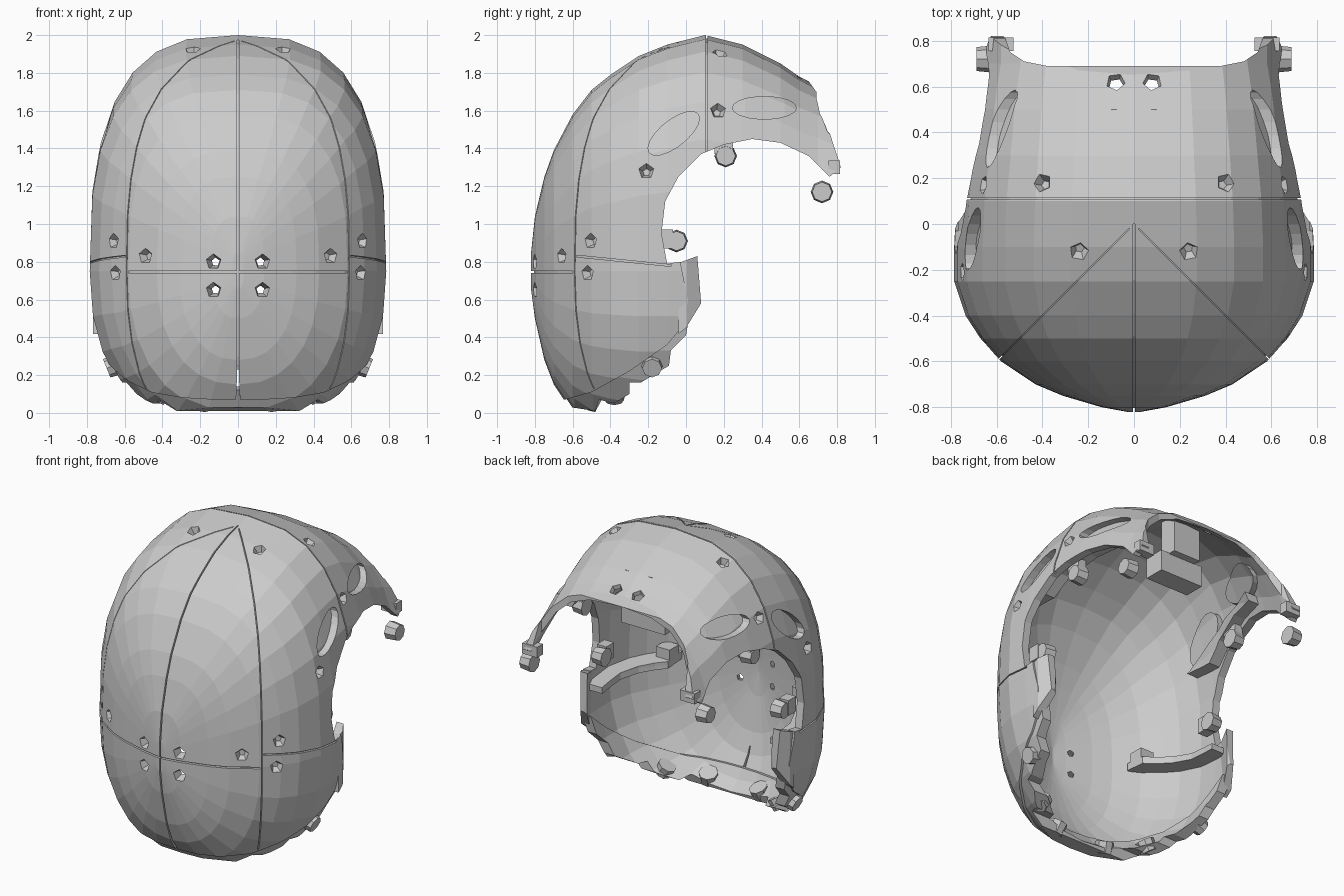
import bpy, bmesh, math
from mathutils import Vector, Matrix
from mathutils.bvhtree import BVHTree

if "Cube" in bpy.data.objects:
    bpy.data.objects.remove(bpy.data.objects["Cube"])

grey = bpy.data.materials.new("light grey")
grey.use_nodes = True
grey.diffuse_color = (0.6, 0.6, 0.6, 1)
grey.node_tree.nodes["Principled BSDF"].inputs["Base Color"].default_value = (0.6, 0.6, 0.6, 1)

MID = 0.75   # height of the widest level
# cross-section stations: y, top, bottom, half width
STATIONS = [(-.82, .85, .65, .03), (-.8, 1.04, .5, .14), (-.75, 1.25, .28, .31),
            (-.7, 1.39, .15, .43), (-.6, 1.58, 0, .58), (-.5, 1.71, -.07, .67),
            (-.4, 1.79, -.1, .735), (-.25, 1.89, -.13, .785), (-.1, 1.95, -.13, .785),
            (.1, 2, -.13, .775), (.3, 1.95, -.13, .75), (.5, 1.85, -.13, .725),
            (.6, 1.78, -.13, .71), (.7, 1.73, -.13, .69), (.95, 1.58, -.13, .69)]


def finish(bm, name):
    bmesh.ops.recalc_face_normals(bm, faces=bm.faces)
    mesh = bpy.data.meshes.new(name)
    bm.to_mesh(mesh)
    bm.free()
    mesh.materials.append(grey)
    obj = bpy.data.objects.new(name, mesh)
    bpy.context.collection.objects.link(obj)
    return obj


def loft(inset, name="form", n=28):
    """Closed dome solid, inset from the outer skin."""
    bm = bmesh.new()
    rings = []
    for y, top, bottom, width in STATIONS:
        y *= 1 - inset / .82 if y < 0 else 1 + inset
        up, down = max(top - MID - inset, .005), max(MID - bottom - inset, .005)
        ring = []
        for i in range(n):
            a = math.tau * i / n
            c, s = math.cos(a), math.sin(a)
            power = .7 if s > 0 else .87
            x = math.copysign(abs(c) ** power, c) * max(width - inset, .005)
            z = math.copysign(abs(s) ** power, s) * (up if s > 0 else down)
            ring.append(bm.verts.new((x, y, MID + z)))
        rings.append(ring)
    for r, q in zip(rings, rings[1:]):
        for i in range(n):
            j = (i + 1) % n
            bm.faces.new((r[i], r[j], q[j], q[i]))
    bm.faces.new(rings[0])
    bm.faces.new(rings[-1])
    return finish(bm, name)


def prism(points, axis, lo, hi, name="cutter"):
    """Extrude a flat polygon along one axis."""
    put = {"x": lambda a, b, t: (t, a, b), "y": lambda a, b, t: (a, t, b),
           "z": lambda a, b, t: (a, b, t)}[axis]
    bm = bmesh.new()
    ends = [[bm.verts.new(put(a, b, t)) for a, b in points] for t in (lo, hi)]
    for e in ends:
        bm.faces.new(e)
    for i in range(len(points)):
        j = (i + 1) % len(points)
        bm.faces.new((ends[0][i], ends[0][j], ends[1][j], ends[1][i]))
    return finish(bm, name)


def boolean(obj, other, op="DIFFERENCE"):
    """Apply a boolean; a result that outgrows the part is redone or dropped."""
    def lowest(mesh):
        return min((v.co.z for v in mesh.vertices), default=-9)
    for solver in ("EXACT", "MANIFOLD"):
        mod = obj.modifiers.new("cut", "BOOLEAN")
        mod.operation, mod.object, mod.solver = op, other, solver
        bpy.context.view_layer.update()
        graph = bpy.context.evaluated_depsgraph_get()
        mesh = bpy.data.meshes.new_from_object(obj.evaluated_get(graph))
        obj.modifiers.clear()
        if lowest(mesh) > lowest(obj.data) - .001:
            obj.data = mesh
            break
    bpy.data.objects.remove(other)
    return obj


def layer(outer, inner, cutter, name="layer"):
    """Part of a skin layer that lies inside a cutter."""
    skin = boolean(loft(outer, name), loft(inner))
    return boolean(skin, cutter, "INTERSECT")


def strip(a, b, width):
    a, b = Vector(a), Vector(b)
    side = (b - a).normalized().orthogonal() * width / 2
    return [a + side, b + side, b - side, a - side]


def ellipse(y, z, ry, rz, tilt, n=18):
    c, s = math.cos(tilt), math.sin(tilt)
    pts = [(ry * math.cos(math.tau * i / n), rz * math.sin(math.tau * i / n)) for i in range(n)]
    return [(y + u * c - v * s, z + u * s + v * c) for u, v in pts]


def peg(pos, direction, r1, r2, length, sides, name="cutter"):
    bm = bmesh.new()
    turn = Vector(direction).to_track_quat("Z", "Y").to_matrix().to_4x4()
    bmesh.ops.create_cone(bm, cap_ends=True, segments=sides, radius1=r1, radius2=r2,
                          depth=length, matrix=Matrix.Translation(pos) @ turn)
    return finish(bm, name)


def block(pos, size, name):
    x, y, z = pos
    a, b, c = (s / 2 for s in size)
    return prism([(x - a, y - b), (x + a, y - b), (x + a, y + b), (x - a, y + b)],
                 "z", z - c, z + c, name)


# Shell: dome trimmed by its side profile, then hollowed
shell = loft(0, "helmet_shell")
probe = bmesh.new()
probe.from_mesh(shell.data)
skin_tree = BVHTree.FromBMesh(probe)
probe.free()
SIDE = [(-1, .07), (-.64, .07), (-.5, .11), (-.3, .22), (-.1, .36), (0, .48), (.01, .6),
        (-.03, .8), (-.1, .79), (-.13, .95), (-.11, 1.12), (-.04, 1.25), (.08, 1.37),
        (.2, 1.42), (.35, 1.45), (.5, 1.43), (.65, 1.36), (.76, 1.25), (.82, 1.3),
        (.69, 1.7), (.64, 1.77), (.6, 2.2), (-1, 2.2)]
boolean(shell, prism(SIDE, "x", -1, 1), "INTERSECT")
boolean(shell, loft(.052))
# Rear rim between the two prongs
boolean(shell, prism([(-.57, 1), (-.565, .82), (-.54, .75), (-.48, .71), (-.38, .69), (.38, .69),
                      (.48, .71), (.54, .75), (.565, .82), (.57, 1)], "z", 1, 3))

# Seams between the panels
seams = [prism(strip((0, -1), (0, 0), .009), "z", .1, 2.2),
         prism(strip((-1, .11), (1, .11), .008), "z", 1, 2.2),
         prism(strip((-.58, .745), (.58, .745), .01), "y", -1, -.4),
         prism(strip((-.58, .83), (-.08, .78), .009), "x", -1, 1)]
seams += [prism(strip((s * .02, -.02), (s * .66, -.66), .006), "z", .13, 2.2) for s in (-1, 1)]
for seam in seams:
    boolean(shell, layer(-.02, .016, seam))
boolean(shell, prism([(-.013, 0), (.013, 0), (.003, .25), (-.003, .25)], "y", -1, -.4))

# Oval side recesses with backing panels
for y, z, ry, rz, tilt in ((-.065, 1.48, .165, .07, .67), (.415, 1.615, .17, .06, 0)):
    boolean(shell, prism(ellipse(y, z, ry, rz, tilt), "x", -1, 1))
    layer(.045, .085, prism(ellipse(y, z, ry + .015, rz + .015, tilt), "x", -1, 1), "recess_panel")

# Five-sided bolt sockets: (position seen along an axis), through-hole or not
FRONT = [(.13, .8, True), (.13, .65, True), (.49, .83, False), (.66, .91, False), (.65, .74, False)]
TOP = [(.4, .18, False), (.24, -.12, False), (.08, .62, True)]
FLANK = [(.17, 1.6, False), (-.21, 1.28, False)]
for spots, ray, place in ((FRONT, (0, 1, 0), lambda a, b, s: (s * a, -2, b)),
                          (TOP, (0, 0, -1), lambda a, b, s: (s * a, b, 3)),
                          (FLANK, (-1, 0, 0), lambda a, b, s: (2 * s, a, b))):
    for a, b, through in spots:
        for s in (-1, 1):
            aim = Vector((ray[0] * s, ray[1], ray[2]))
            hit, normal = skin_tree.ray_cast(Vector(place(a, b, s)), aim)[:2]
            if normal.dot(aim) > 0:
                normal = -normal
            depth = .14 if through else .08
            boolean(shell, peg(hit, normal, .02, .064, depth, 5))

# Jagged flange under the chin rim
CHIN = [(-.67, .12), (-.61, .03), (-.48, .01), (-.46, .07), (-.38, .05), (-.3, .1), (-.3, .16),
        (-.24, .16), (-.09, .25), (-.08, .33), (0, .41), (.02, .53), (-.1, .42), (-.3, .27),
        (-.5, .16)]
layer(.012, .075, prism(CHIN, "x", -1, 1), "chin_flange")

# Mirrored jaw lips, inner ribs, knobs and lugs
LIP = [(-.05, .79), (.06, .83), (.08, .58), (0, .45), (-.05, .41)]
FLANGE = [(-.22, 1.31), (-.02, 1.3), (.1, 1.4), (.3, 1.47), (.48, 1.48), (.48, 1.53),
          (.2, 1.49), (-.05, 1.39)]
KNOBS = [((.66, -.05, .91), (1, 0, 0)), ((.62, .21, 1.36), (1, 0, 0)),
         ((.65, .72, 1.17), (1, 0, 0)), ((.66, -.18, .25), (1, 0, -.4)),
         ((.42, -.38, .1), (.6, 0, -1)), ((.19, -.51, .06), (.2, -.4, -1))]
for s, side in ((1, "left"), (-1, "right")):
    span = sorted((s * .45, s))
    lip = prism([(s * .768, -.04), (s * .768, .005), (s * .715, .09), (s * .68, .07),
                 (s * .725, -.04)], "z", .3, .9, side + "_jaw_lip")
    boolean(lip, prism(LIP, "x", -1, 1), "INTERSECT")
    layer(.04, .16, prism([(-.6, .79), (0, .73), (0, .69), (-.6, .74)], "x", *span),
          side + "_jaw_rib")
    layer(.045, .13, prism(FLANGE, "x", *span), side + "_temple_flange")
    for (x, y, z), (dx, dy, dz) in KNOBS:
        peg((s * x, y, z), (s * dx, dy, dz), .06, .052, .075, 8, side + "_knob")
    block((s * .58, .785, 1.3), (.11, .06, .07), side + "_prong_tip")
    block((s * .67, -.11, .92), (.07, .08, .1), side + "_rim_lug")
    block((s * .62, .2, 1.41), (.06, .1, .08), side + "_temple_lug")
    block((s * .5, -.52, .8), (.1, .1, .09), side + "_inner_bracket")

# Mounting block and stem inside the crown
block((0, .38, 1.53), (.32, .14, .14), "crown_block")
block((0, .44, 1.72), (.2, .12, .25), "crown_stem")
